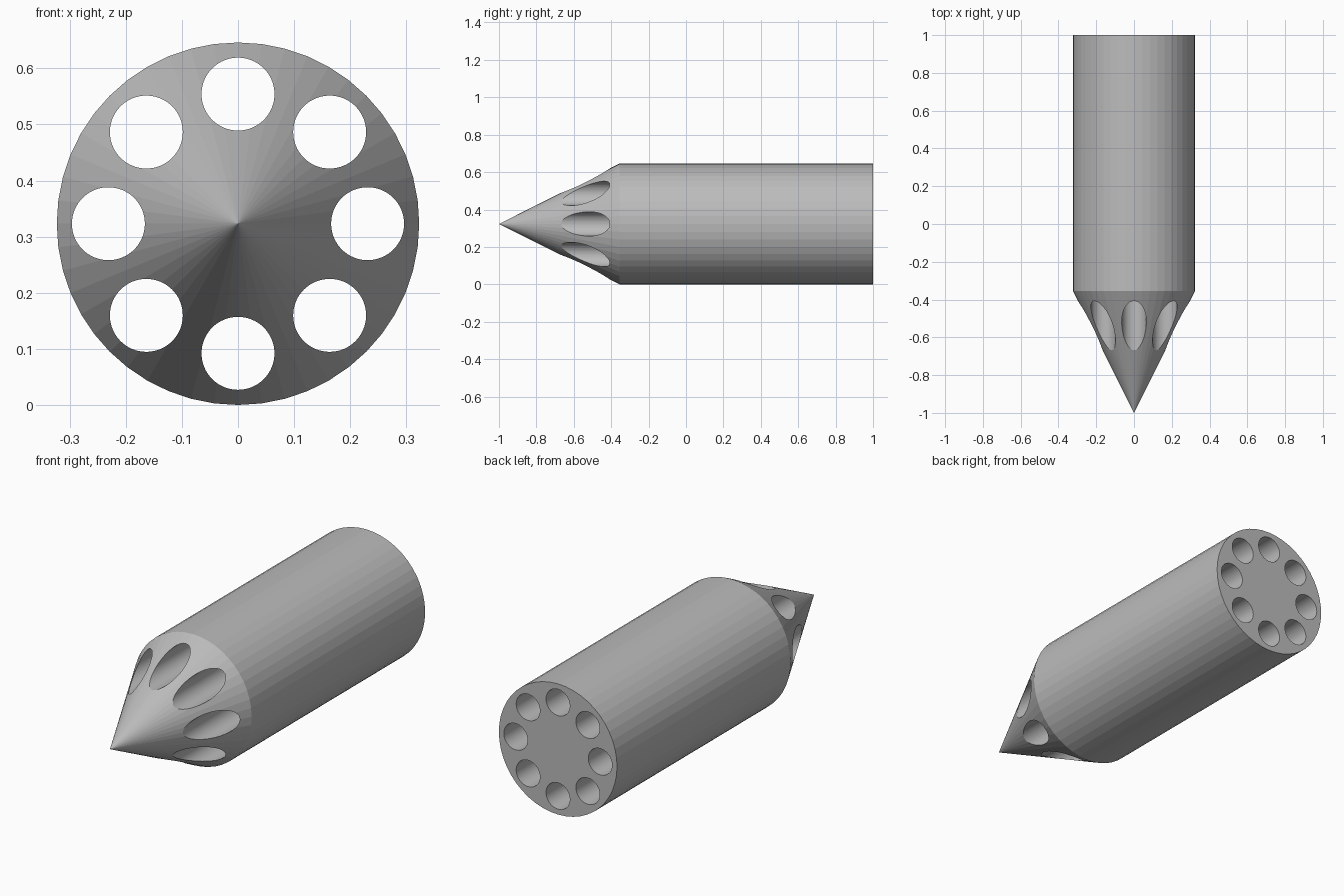
import bpy, bmesh, math
from mathutils import Matrix, Vector

cube = bpy.data.objects.get("Cube")
if cube:
    bpy.data.objects.remove(cube, do_unlink=True)

RADIUS, SHOULDER, SIDES = 0.323, -0.355, 48
HOLE_RADIUS, HOLE_RING, HOLES = 0.065, 0.231, 8

grey = bpy.data.materials.new("plain grey")
grey.use_nodes = True
colour = (0.5, 0.5, 0.5, 1)
grey.diffuse_color = colour
grey.node_tree.nodes["Principled BSDF"].inputs["Base Color"].default_value = colour


def tapered_rod(bm, x, z, y0, y1, r0, r1, sides):
    """Add a closed rod along y, from radius r0 at y0 to r1 at y1."""
    place = Matrix.Translation((x, (y0 + y1) / 2, z)) @ Matrix.Rotation(-math.pi / 2, 4, 'X')
    bmesh.ops.create_cone(bm, cap_ends=True, segments=sides, radius1=r0, radius2=r1,
                          depth=y1 - y0, matrix=place)


def make_object(name, bm):
    mesh = bpy.data.meshes.new(name)
    bm.to_mesh(mesh)
    bm.free()
    mesh.materials.append(grey)
    obj = bpy.data.objects.new(name, mesh)
    bpy.context.collection.objects.link(obj)
    return obj


# Barrel, with its front cap pulled to a point
bm = bmesh.new()
tapered_rod(bm, 0, RADIUS, SHOULDER, 1, RADIUS, RADIUS, SIDES)
bm.faces.ensure_lookup_table()
front = min(bm.faces, key=lambda f: f.calc_center_median().y)
tip = bmesh.ops.poke(bm, faces=[front])["verts"][0]
tip.co = Vector((0, -1, RADIUS))
bmesh.ops.recalc_face_normals(bm, faces=bm.faces)
body = make_object("pointed_barrel", bm)

# Ring of lengthwise bores
bm = bmesh.new()
for i in range(HOLES):
    a = i * math.tau / HOLES
    tapered_rod(bm, HOLE_RING * math.sin(a), RADIUS + HOLE_RING * math.cos(a),
                -1.2, 1.2, HOLE_RADIUS, HOLE_RADIUS, 64)
bmesh.ops.recalc_face_normals(bm, faces=bm.faces)
cutter = make_object("bore_cutter", bm)
cutter.hide_render = True

cut = body.modifiers.new("bores", 'BOOLEAN')
cut.operation = 'DIFFERENCE'
cut.solver = 'EXACT'
cut.object = cutter
bpy.context.view_layer.objects.active = body
bpy.ops.object.modifier_apply(modifier=cut.name)
bpy.data.objects.remove(cutter, do_unlink=True)
